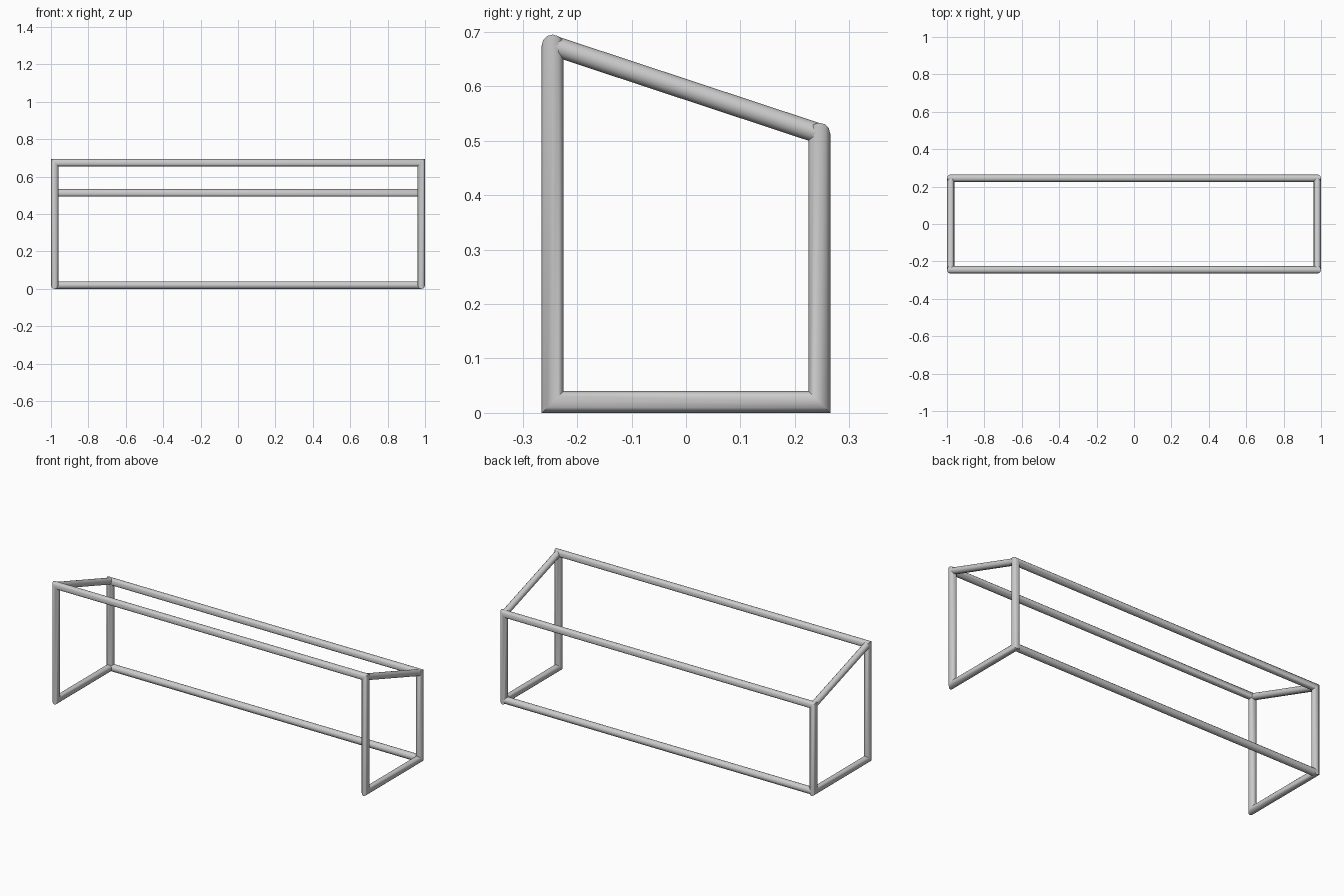
import bpy, bmesh, math
from mathutils import Vector

if "Cube" in bpy.data.objects:
    bpy.data.objects.remove(bpy.data.objects["Cube"])

R, SIDES = 0.02, 12
X, Y = 0.98, 0.245
FRONT_Z, BACK_Z, BASE_Z = 0.675, 0.513, 0.02


def finish(bm, name):
    bmesh.ops.remove_doubles(bm, verts=bm.verts, dist=0.0005)
    bmesh.ops.recalc_face_normals(bm, faces=bm.faces)
    mesh = bpy.data.meshes.new(name)
    bm.to_mesh(mesh)
    bm.free()
    ob = bpy.data.objects.new(name, mesh)
    bpy.context.collection.objects.link(ob)
    bpy.ops.object.select_all(action='DESELECT')
    ob.select_set(True)
    bpy.context.view_layer.objects.active = ob
    bpy.ops.object.shade_smooth_by_angle(angle=math.radians(40))
    return ob


def segment(bm, a, b, na, nb, r):
    """Tube from a to b, each end cut by the plane with the given normal."""
    d = (b - a).normalized()
    u = Vector((1, 0, 0)) if abs(d.x) < 0.5 else Vector((0, 1, 0))
    v = d.cross(u)
    rings = []
    for p, n in ((a, na), (b, nb)):
        ring = []
        for i in range(SIDES):
            t = 2 * math.pi * i / SIDES
            o = (u * math.cos(t) + v * math.sin(t)) * r
            ring.append(bm.verts.new(p + o - d * (o.dot(n) / d.dot(n))))
        rings.append(ring)
    for i in range(SIDES):
        j = (i + 1) % SIDES
        bm.faces.new((rings[0][i], rings[0][j], rings[1][j], rings[1][i]))
    return rings


def bar(name, a, b, r):
    a, b = Vector(a), Vector(b)
    bm = bmesh.new()
    for ring in segment(bm, a, b, b - a, b - a, r):
        bm.faces.new(ring)
    return finish(bm, name)


# Main frame: one closed mitred loop of posts, top bars and side floor rails
loop = [Vector(p) for p in (
    (-X, -Y, BASE_Z), (-X, -Y, FRONT_Z), (X, -Y, FRONT_Z), (X, -Y, BASE_Z),
    (X, Y, BASE_Z), (X, Y, BACK_Z), (-X, Y, BACK_Z), (-X, Y, BASE_Z))]
n = len(loop)
dirs = [(loop[(i + 1) % n] - loop[i]).normalized() for i in range(n)]
miters = [(dirs[i - 1] + dirs[i]).normalized() for i in range(n)]
bm = bmesh.new()
for i in range(n):
    j = (i + 1) % n
    segment(bm, loop[i], loop[j], miters[i], miters[j], R)
finish(bm, "main_frame")

# Back floor rail
bar("back_floor_rail", (-X, Y, BASE_Z), (X, Y, BASE_Z), R)

# Sloping side bars between the front and back top corners
for side, s in (("left", -1), ("right", 1)):
    bar(side + "_slope_bar", (s * X, -Y, FRONT_Z), (s * X, Y, BACK_Z), 0.0185)
